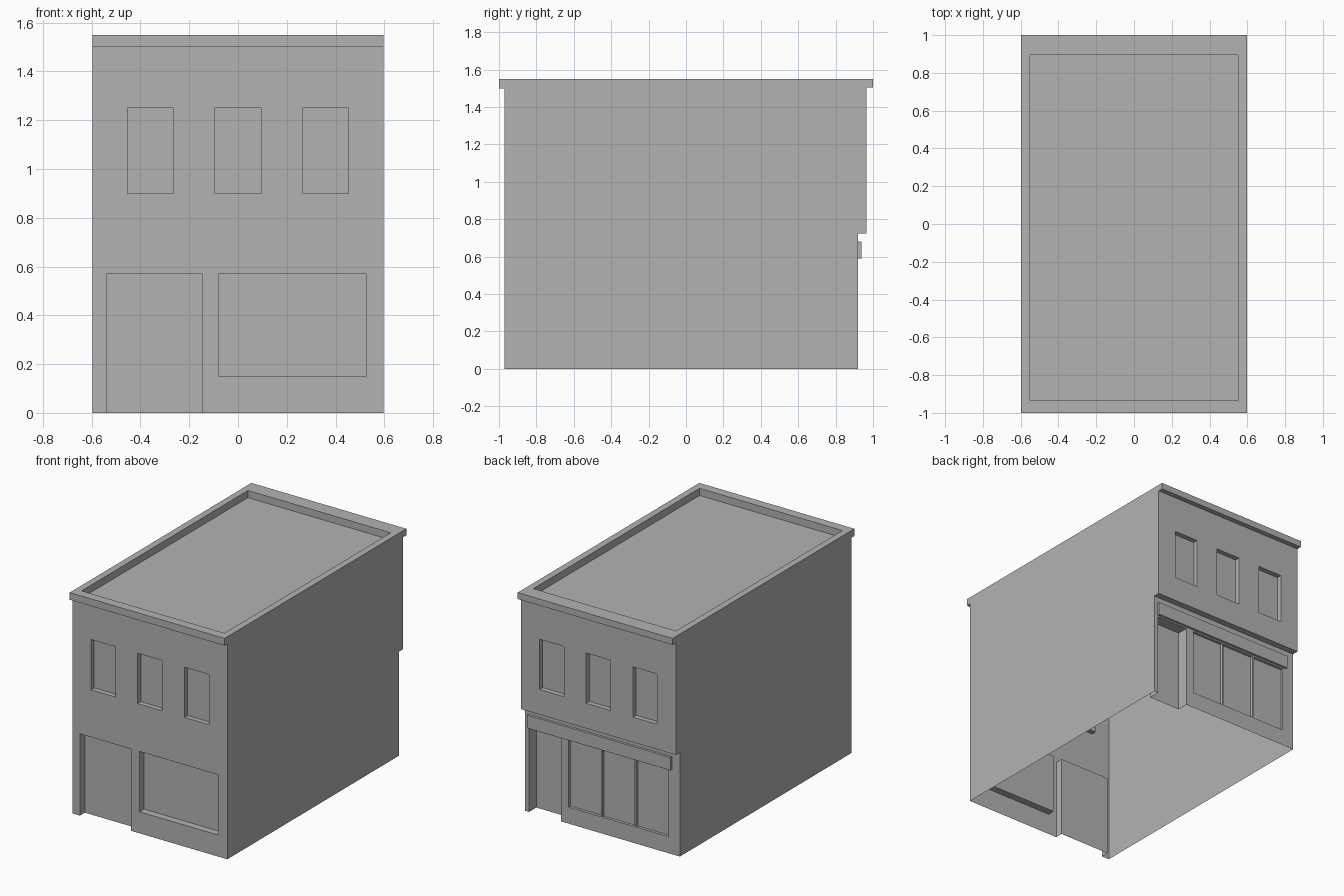
import bpy
import bmesh

cube = bpy.data.objects.get("Cube")
if cube:
    bpy.data.objects.remove(cube, do_unlink=True)

grey = bpy.data.materials.new("plain grey")
grey.use_nodes = True
colour = (0.45, 0.45, 0.45, 1)
grey.diffuse_color = colour
grey.node_tree.nodes["Principled BSDF"].inputs["Base Color"].default_value = colour

HALF = 0.597     # half the width
FRONT, BACK, SHOP = -0.97, 0.965, 0.92   # wall planes


def add_object(name, bm):
    bmesh.ops.recalc_face_normals(bm, faces=bm.faces)
    mesh = bpy.data.meshes.new(name)
    bm.to_mesh(mesh)
    bm.free()
    mesh.materials.append(grey)
    obj = bpy.data.objects.new(name, mesh)
    bpy.context.scene.collection.objects.link(obj)
    return obj


def box(name, x, y, z):
    bm = bmesh.new()
    bmesh.ops.create_cube(bm, size=1)
    for v in bm.verts:
        for i, (lo, hi) in enumerate((x, y, z)):
            v.co[i] = lo if v.co[i] < 0 else hi
    return add_object(name, bm)


# Building: side profile with cornices and the set-back shopfront, extruded across
profile = [(FRONT, 0), (FRONT, 1.5), (-1, 1.5), (-1, 1.55), (1, 1.55),
           (1, 1.505), (BACK, 1.505), (BACK, 0.725), (SHOP, 0.725), (SHOP, 0)]
bm = bmesh.new()
face = bm.faces.new([bm.verts.new((-HALF, y, z)) for y, z in profile])
side = bmesh.ops.extrude_face_region(bm, geom=[face])
for v in side["geom"]:
    if isinstance(v, bmesh.types.BMVert):
        v.co.x = HALF
building = add_object("building_shell", bm)

cutters = []


def recess(x, wall, depth, z):
    # Cut inwards from a front or back wall
    inward = 1 if wall < 0 else -1
    y = sorted((wall - inward * 0.02, wall + inward * depth))
    cutters.append(box("cutter", x, y, z))


# Roof well inside the parapet
cutters.append(box("cutter", (-0.55, 0.55), (-0.935, 0.895), (1.5, 1.7)))

# Upper windows, front and back
for wall in (FRONT, BACK):
    for cx in (-0.36, 0, 0.36):
        recess((cx - 0.094, cx + 0.094), wall, 0.035, (0.9, 1.25))

# Front doorway and wide window
recess((-0.54, -0.145), FRONT, 0.055, (-0.1, 0.57))
recess((-0.08, 0.525), FRONT, 0.05, (0.15, 0.57))

# Shopfront doorway and three panes
recess((0.32, 0.565), SHOP, 0.08, (-0.1, 0.58))
for i in range(3):
    left = 0.26 - i * 0.26
    recess((left - 0.248, left), SHOP, 0.02, (0.115, 0.58))

# Apply the cuts
for cutter in cutters:
    cutter.hide_render = True
    mod = building.modifiers.new("cut", "BOOLEAN")
    mod.operation = "DIFFERENCE"
    mod.solver = "EXACT"
    mod.object = cutter
bpy.context.view_layer.update()
graph = bpy.context.evaluated_depsgraph_get()
cut_mesh = bpy.data.meshes.new_from_object(building.evaluated_get(graph))
building.modifiers.clear()
building.data = cut_mesh
for cutter in cutters:
    bpy.data.objects.remove(cutter, do_unlink=True)

# Open underside
bm = bmesh.new()
bm.from_mesh(cut_mesh)
floor = [f for f in bm.faces if all(v.co.z < 0.001 for v in f.verts)]
bmesh.ops.delete(bm, geom=floor, context="FACES")
bm.to_mesh(cut_mesh)
bm.free()

# Blank fascia board over the shopfront
box("shop_fascia", (-0.535, 0.57), (SHOP - 0.005, 0.937), (0.59, 0.68))
